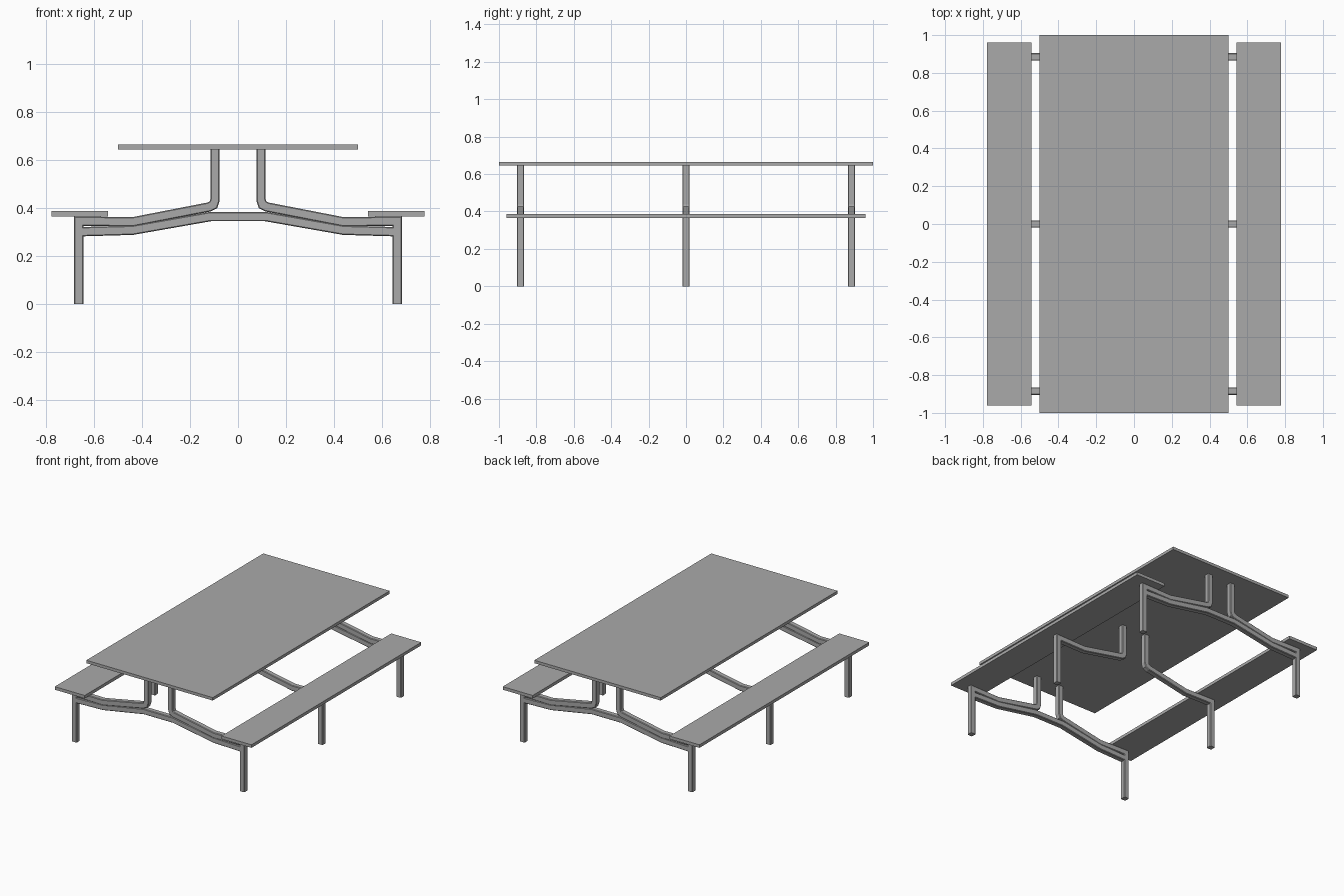
import bpy
import bmesh
from mathutils import Vector

old = bpy.data.objects.get("Cube")
if old:
    bpy.data.objects.remove(old, do_unlink=True)

# One plain grey for everything
GREY = (0.4, 0.4, 0.4, 1.0)
grey = bpy.data.materials.new("plain grey")
grey.use_nodes = True
grey.diffuse_color = GREY
grey.node_tree.nodes["Principled BSDF"].inputs["Base Color"].default_value = GREY

TUBE = 0.039


def finish(name, bm):
    bmesh.ops.recalc_face_normals(bm, faces=bm.faces)
    mesh = bpy.data.meshes.new(name)
    bm.to_mesh(mesh)
    bm.free()
    mesh.materials.append(grey)
    obj = bpy.data.objects.new(name, mesh)
    bpy.context.collection.objects.link(obj)
    return obj


def board(name, x, z, width, length, thick):
    bm = bmesh.new()
    bmesh.ops.create_cube(bm, size=1)
    bmesh.ops.scale(bm, vec=(width, length, thick), verts=bm.verts)
    bmesh.ops.translate(bm, vec=(x, 0, z), verts=bm.verts)
    return finish(name, bm)


def square_tube(name, path, y, side=1):
    """Sweep a square section along an x-z path with mitred bends."""
    pts = [Vector(p) for p in path]
    half = TUBE / 2
    bm = bmesh.new()
    rings = []
    for i, p in enumerate(pts):
        a = (p - pts[i - 1]).normalized() if i else (pts[1] - p).normalized()
        b = (pts[i + 1] - p).normalized() if i < len(pts) - 1 else a
        n = Vector((-a.y - b.y, a.x + b.x)).normalized()
        n *= half / n.dot(Vector((-a.y, a.x)))
        corners = ((p + n, -half), (p + n, half), (p - n, half), (p - n, -half))
        rings.append([bm.verts.new((side * q.x, y + d, q.y)) for q, d in corners])
    long_edges = []
    for r, s in zip(rings, rings[1:]):
        for k in range(4):
            bm.faces.new((r[k], r[k - 1], s[k - 1], s[k]))
        long_edges += [bm.edges.get((r[k], s[k])) for k in range(4)]
    bm.faces.new(rings[0])
    bm.faces.new(rings[-1])
    # Slightly eased tube corners
    bmesh.ops.bevel(bm, geom=long_edges, offset=0.004, segments=1,
                    affect='EDGES', clamp_overlap=True)
    return finish(name, bm)


# Table top and benches
board("table_top", 0, 0.655, 1.0, 2.0, 0.021)
for side, label in ((1, "left"), (-1, "right")):
    board(label + "_bench", side * 0.66, 0.376, 0.237, 1.92, 0.022)

# Bent tubes: leg, bench support and table post in one run
leg_path = [(0.664, 0), (0.664, 0.345), (0.44, 0.342), (0.121, 0.404),
            (0.103, 0.413), (0.096, 0.434), (0.096, 0.646)]
for y, place in ((-0.885, "front"), (0, "middle"), (0.885, "back")):
    for side, label in ((1, "left"), (-1, "right")):
        square_tube(f"{place}_{label}_leg_tube", leg_path, y, side)

# Cross braces under the two end frames
half_brace = [(0.115, 0.364), (0.44, 0.307), (0.65, 0.301)]
brace_path = [(-x, z) for x, z in reversed(half_brace)] + half_brace
for y, place in ((-0.885, "front"), (0.885, "back")):
    square_tube(place + "_cross_brace", brace_path, y)
